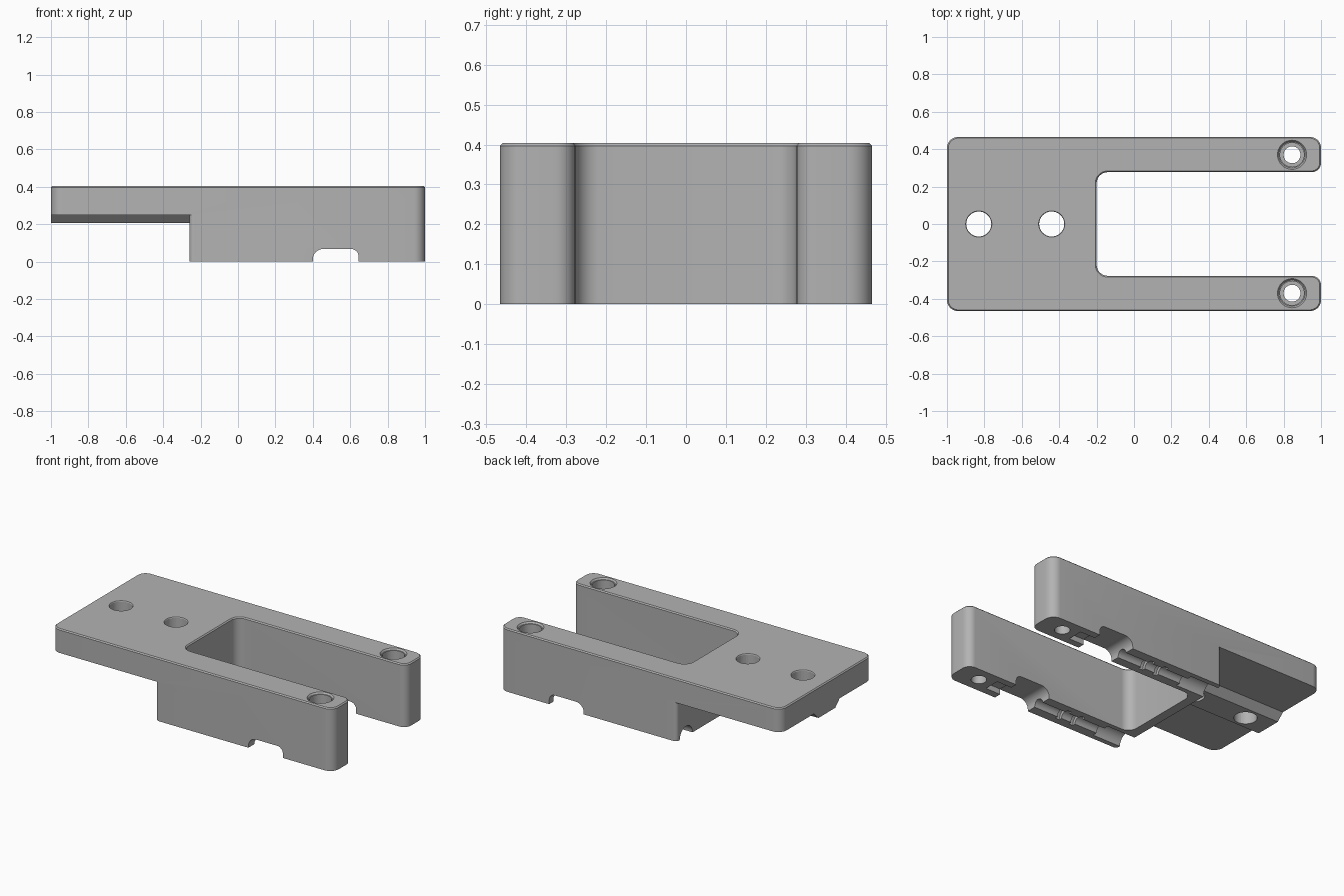
import bpy, bmesh, math
from mathutils import Vector, Matrix

old = bpy.data.objects.get("Cube")
if old:
    bpy.data.objects.remove(old, do_unlink=True)

grey = bpy.data.materials.new("plain grey")
grey.use_nodes = True
COLOUR = (0.45, 0.45, 0.45, 1)
grey.diffuse_color = COLOUR
grey.node_tree.nodes["Principled BSDF"].inputs["Base Color"].default_value = COLOUR


def rounded(corners, steps=8):
    """Outline from (x, y, radius) corners, each replaced by an arc."""
    out = []
    n = len(corners)
    for i, (x, y, r) in enumerate(corners):
        p = Vector((x, y))
        if r == 0:
            out.append(p)
            continue
        a = (Vector(corners[i - 1][:2]) - p).normalized()
        b = (Vector(corners[(i + 1) % n][:2]) - p).normalized()
        centre = p + (a + b) * r
        for k in range(steps + 1):
            t = k / steps * math.pi / 2
            out.append(centre - b * r * math.cos(t) - a * r * math.sin(t))
    return out


def prism(name, outline, low, high, axis="z", chamfer=0):
    """Extrude a 2D outline along an axis, with an optional top chamfer."""
    place = {"z": lambda u, v, w: (u, v, w),
             "y": lambda u, v, w: (u, w, v),
             "x": lambda u, v, w: (w, u, v)}[axis]
    bm = bmesh.new()
    base = bm.faces.new([bm.verts.new(place(u, v, low)) for u, v in outline])
    grown = bmesh.ops.extrude_face_region(bm, geom=[base])["geom"]
    verts = [g for g in grown if isinstance(g, bmesh.types.BMVert)]
    bmesh.ops.translate(bm, verts=verts, vec=place(0, 0, high - low))
    bmesh.ops.recalc_face_normals(bm, faces=bm.faces)
    if chamfer:
        rim = [e for e in bm.edges if all(v.co.z > high - 1e-4 for v in e.verts)]
        bmesh.ops.bevel(bm, geom=rim, offset=chamfer, segments=1, affect="EDGES")
    return finish(name, bm)


def rod(name, centre, radius, length, axis="z", top=None):
    """Cylinder or cone along z or x."""
    bm = bmesh.new()
    turn = Matrix.Rotation(math.pi / 2, 4, "Y") if axis == "x" else Matrix()
    bmesh.ops.create_cone(bm, cap_ends=True, segments=40, radius1=radius,
                          radius2=radius if top is None else top, depth=length,
                          matrix=Matrix.Translation(centre) @ turn)
    return finish(name, bm)


def finish(name, bm):
    mesh = bpy.data.meshes.new(name)
    bm.to_mesh(mesh)
    bm.free()
    mesh.materials.append(grey)
    obj = bpy.data.objects.new(name, mesh)
    bpy.context.collection.objects.link(obj)
    return obj


def box(name, x0, x1, y0, y1, z0, z1):
    return prism(name, [(x0, y0), (x1, y0), (x1, y1), (x0, y1)], z0, z1)


def combine(body, tool, operation="DIFFERENCE"):
    tool.hide_render = True
    mod = body.modifiers.new("shape", "BOOLEAN")
    mod.operation = operation
    mod.solver = "EXACT"
    mod.object = tool
    bpy.context.view_layer.objects.active = body
    bpy.ops.object.modifier_apply(modifier=mod.name)
    bpy.data.objects.remove(tool, do_unlink=True)


W, IN, H = 0.466, 0.277, 0.404      # half width, half slot, height
STEP, UNDER = -0.26, 0.25           # step position, plate underside

# Forked body
body = prism("forked_bracket", rounded([
    (-1, -W, .06), (1, -W, .06), (1, -IN, .05), (-.2, -IN, .06),
    (-.2, IN, .06), (1, IN, .05), (1, W, .06), (-1, W, .06)]), 0, H, chamfer=.007)

# Step under the mounting plate, leaving rounded block corners
edge = STEP + .025
combine(body, prism("step_cut", rounded([
    (-1.2, -.6, 0), (edge, -.6, 0), (edge, -W, 0), (STEP, -W, .025),
    (STEP, W, .025), (edge, W, 0), (edge, .6, 0), (-1.2, .6, 0)]), -.1, UNDER))

# Tapered rail under the plate
combine(body, prism("rail", [(-.13, UNDER + .02), (-.13, UNDER), (-.085, .206),
                             (.085, .206), (.13, UNDER), (.13, UNDER + .02)],
                    -1, STEP + .02, "x"), "UNION")

# Plate holes
for x in (-.83, -.44):
    combine(body, rod("plate_hole", (x, 0, .3), .067, .5))
    combine(body, rod("plate_hole_rim", (x, 0, H), .064, .02, top=.076))

# Rounded cross slot under both legs
combine(body, prism("cross_slot", rounded([
    (.4, -.1, 0), (.4, .067, .055), (.645, .067, .04), (.645, -.1, 0)]), -.6, .6, "y"))

for side in (-1, 1):
    y = side * .37
    # Counterbored screw hole
    combine(body, rod("screw_hole", (.845, y, .2), .045, .6))
    combine(body, rod("counterbore", (.845, y, .35), .064, .3))
    combine(body, rod("counterbore_rim", (.845, y, H), .07, .02, top=.086))
    # Lengthwise groove: wide mouth, narrow shaft, two collars
    for x0, x1, r in ((-.4, -.06, .065), (-.1, .45, .035),
                      (.1, .13, .055), (.2, .23, .055)):
        combine(body, rod("groove", ((x0 + x1) / 2, y, 0), r, x1 - x0, "x"))
    # Shallow pocket beside the cross slot
    combine(body, box("pocket", .6, .75, y - .05, y + .05, -.1, .035))

bpy.ops.object.select_all(action="DESELECT")
body.select_set(True)
bpy.context.view_layer.objects.active = body
bpy.ops.object.shade_smooth_by_angle(angle=math.radians(30))
